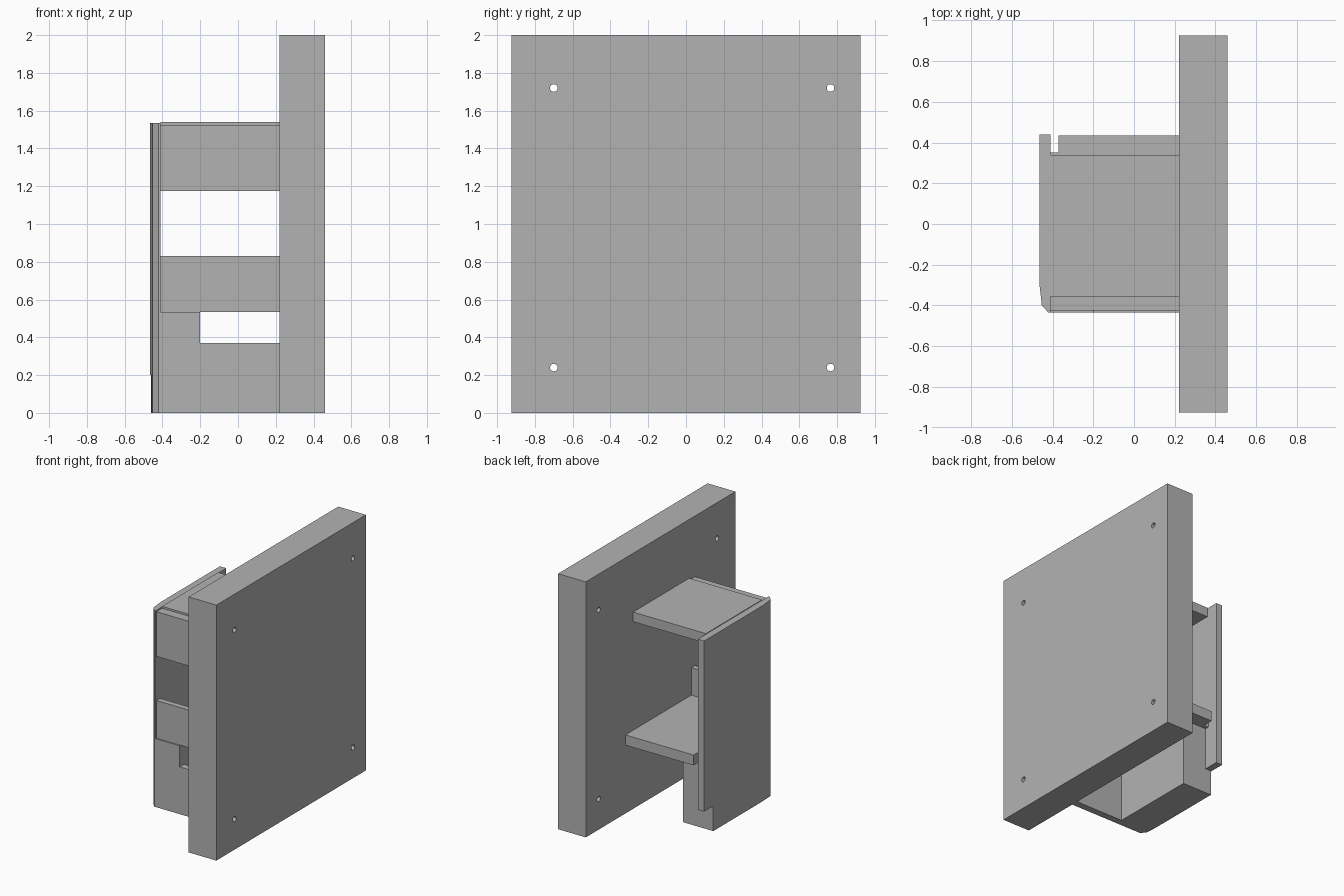
import bpy
import bmesh

cube = bpy.data.objects.get("Cube")
if cube:
    bpy.data.objects.remove(cube, do_unlink=True)

grey = bpy.data.materials.new("plain_grey")
grey.use_nodes = True
colour = (0.45, 0.45, 0.45, 1)
grey.diffuse_color = colour
grey.node_tree.nodes["Principled BSDF"].inputs["Base Color"].default_value = colour


def prism(name, outline, z0, z1):
    """Extrude a plan outline from z0 up to z1."""
    bm = bmesh.new()
    face = bm.faces.new([bm.verts.new((x, y, z0)) for x, y in outline])
    extruded = bmesh.ops.extrude_face_region(bm, geom=[face])["geom"]
    verts = [v for v in extruded if isinstance(v, bmesh.types.BMVert)]
    bmesh.ops.translate(bm, verts=verts, vec=(0, 0, z1 - z0))
    bmesh.ops.recalc_face_normals(bm, faces=bm.faces)
    mesh = bpy.data.meshes.new(name)
    bm.to_mesh(mesh)
    bm.free()
    mesh.materials.append(grey)
    obj = bpy.data.objects.new(name, mesh)
    bpy.context.collection.objects.link(obj)
    return obj


def box(name, x0, x1, y0, y1, z0, z1):
    return prism(name, [(x0, y0), (x1, y0), (x1, y1), (x0, y1)], z0, z1)


PLATE_X = 0.22   # face of the plate that carries the bracket
INNER_X = -0.41  # inside of the side panel
BLOCK_X = -0.20  # inside of the thick lower block

# Mounting plate with four through holes
plate = box("mounting_plate", PLATE_X, 0.46, -0.925, 0.925, 0, 2)
for y in (-0.70, 0.765):
    for z in (0.24, 1.72):
        bpy.ops.mesh.primitive_cylinder_add(
            vertices=24, radius=0.02, depth=0.6,
            location=(0.34, y, z), rotation=(0, 1.5708, 0))
        cutter = bpy.context.object
        cutter.name = "hole_cutter"
        cutter.hide_render = True
        cutter.hide_viewport = True
        cutter.display_type = 'WIRE'
        mod = plate.modifiers.new("screw_hole", 'BOOLEAN')
        mod.operation = 'DIFFERENCE'
        mod.solver = 'EXACT'
        mod.object = cutter

# Lower body: L-shaped base, then the block beside the slot
corner = [(-0.46, -0.29), (-0.457, -0.36), (-0.453, -0.40), (-0.42, -0.435)]
back = 0.32
prism("lower_body", [(-0.46, back)] + corner + [
    (PLATE_X, -0.435), (PLATE_X, -0.38), (BLOCK_X, -0.38), (BLOCK_X, back)], 0, 0.37)
prism("block_beside_slot", [(-0.46, back)] + corner + [
    (BLOCK_X, -0.435), (BLOCK_X, back)], 0.37, 0.535)

# Side panel, slightly proud of the block, with a rounded front corner
prism("side_panel", [(-0.465, 0.44), (-0.465, -0.29)] + corner[1:] + [
    (INNER_X, -0.435), (INNER_X, 0.44)], 0.20, 1.535)

# Front walls below and above the window
box("front_wall_lower", -0.42, PLATE_X, -0.425, -0.38, 0.535, 0.83)
box("front_wall_upper", -0.42, PLATE_X, -0.425, -0.355, 1.175, 1.525)

# Middle shelf with a notch next to the panel
prism("middle_shelf", [
    (INNER_X, -0.40), (PLATE_X, -0.40), (PLATE_X, 0.435),
    (-0.37, 0.435), (-0.37, 0.35), (INNER_X, 0.35)], 0.535, 0.615)

# Top shelf
box("top_shelf", INNER_X, PLATE_X, -0.355, 0.34, 1.465, 1.54)
